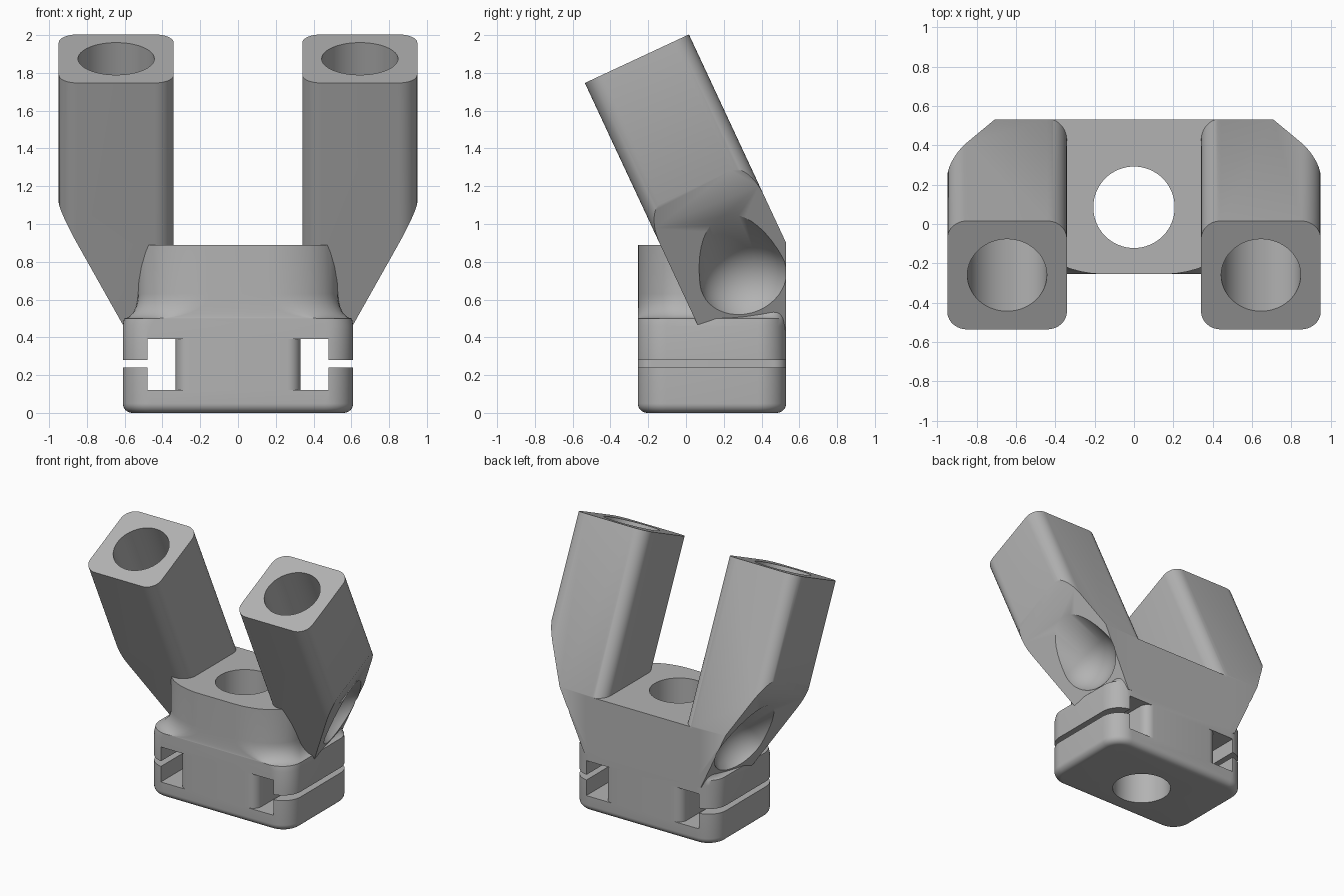
import bpy, bmesh, math
from mathutils import Vector, Matrix

if "Cube" in bpy.data.objects:
    bpy.data.objects.remove(bpy.data.objects["Cube"], do_unlink=True)

grey = bpy.data.materials.new("plain grey")
grey.use_nodes = True
colour = (0.45, 0.45, 0.45, 1)
grey.diffuse_color = colour
grey.node_tree.nodes["Principled BSDF"].inputs["Base Color"].default_value = colour


def make_object(name, bm):
    bmesh.ops.recalc_face_normals(bm, faces=bm.faces)
    mesh = bpy.data.meshes.new(name)
    bm.to_mesh(mesh)
    bm.free()
    mesh.materials.append(grey)
    obj = bpy.data.objects.new(name, mesh)
    bpy.context.scene.collection.objects.link(obj)
    return obj


def loft(name, sections):
    """Skin a list of closed rings with equal point counts and cap the ends."""
    bm = bmesh.new()
    rings = [[bm.verts.new(p) for p in ring] for ring in sections]
    for low, high in zip(rings, rings[1:]):
        for i in range(len(low)):
            j = (i + 1) % len(low)
            bm.faces.new((low[i], low[j], high[j], high[i]))
    bm.faces.new(rings[0])
    bm.faces.new(rings[-1])
    return make_object(name, bm)


def ring_along(outline, origin, u, v):
    return [origin + u * a + v * b for a, b in outline]


def circle(r, n=64):
    return [(r * math.cos(2 * math.pi * i / n), r * math.sin(2 * math.pi * i / n)) for i in range(n)]


def arc(cx, cy, rx, ry, start, n=10):
    angles = [start + math.pi / 2 * i / n for i in range(n + 1)]
    return [(cx + rx * math.cos(a), cy + ry * math.sin(a)) for a in angles]


def boolean(target, cutter, operation):
    mod = target.modifiers.new(operation.lower(), "BOOLEAN")
    mod.operation = operation
    mod.solver = "EXACT"
    mod.object = cutter
    with bpy.context.temp_override(object=target, active_object=target):
        bpy.ops.object.modifier_apply(modifier=mod.name)
    bpy.data.objects.remove(cutter, do_unlink=True)


X, Y, Z = Vector((1, 0, 0)), Vector((0, 1, 0)), Vector((0, 0, 1))

# Body: rounded base that narrows through a hollow fillet to the upper block
LOWER = (0.46, -0.105, 0.15, 0.15, 0.46, 0.38, 0.15, 0.15)
UPPER = (0.15, -0.005, 0.38, 0.25, 0.48, 0.48, 0.05, 0.05)


def body_ring(z, t=0.0, inset=0.0):
    fx, fy, frx, fry, bx, by, brx, bry = [a + (b - a) * t for a, b in zip(LOWER, UPPER)]
    half = arc(fx, fy, frx - inset, fry - inset, -math.pi / 2)
    half += arc(bx, by, brx - inset, bry - inset, 0)
    return [(x, y, z) for x, y in half] + [(-x, y, z) for x, y in reversed(half)]


quarter = [math.pi / 2 * i / 8 for i in range(9)]
sections = [body_ring(0.05 * (1 - math.sin(a)), inset=0.05 * (1 - math.cos(a))) for a in reversed(quarter)]
sections.append(body_ring(0.46))
sections += [body_ring(0.5 + 0.13 * (1 - math.cos(a)), t=0.08 + 0.92 * math.sin(a)) for a in quarter]
sections.append(body_ring(0.89, t=1))
body = loft("clamp_body", sections)

# Arms: tilted rounded square tubes, sliced on the outer side and the back
TILT = math.radians(25)
down = Vector((0, math.sin(TILT), -math.cos(TILT)))
across = Vector((0, math.cos(TILT), math.sin(TILT)))


def slice_off(bm, point, normal):
    geom = bm.verts[:] + bm.edges[:] + bm.faces[:]
    cut = bmesh.ops.bisect_plane(bm, geom=geom, plane_co=point, plane_no=normal, clear_outer=True)
    edges = [e for e in cut["geom_cut"] if isinstance(e, bmesh.types.BMEdge)]
    bmesh.ops.edgeloop_fill(bm, edges=edges)


def build_arm(side):
    top = Vector((0.645 * side, -0.26, 1.875))
    c, r = 0.204, 0.1
    outline = []
    for i, (sx, sy) in enumerate(((1, 1), (-1, 1), (-1, -1), (1, -1))):
        outline += arc(c * sx, c * sy, r, r, i * math.pi / 2)
    arm = loft("arm", [ring_along(outline, top + down * s, X, across) for s in (0, 1.9)])
    bm = bmesh.new()
    bm.from_mesh(arm.data)
    slice_off(bm, Vector((0.95 * side, 0, 0)) + Y * top.y + Z * top.z + down * 0.745, X * side + down * 0.51)
    slice_off(bm, Y * 0.53, Y)
    slice_off(bm, Z * 0.44, -Z)
    bmesh.ops.recalc_face_normals(bm, faces=bm.faces)
    bm.to_mesh(arm.data)
    bm.free()
    return arm, top


def build_scoop(side):
    """Capsule lying along the outer side, leaning outward and up."""
    axis = Vector((0.8 * side, -0.15, 0.6)).normalized()
    u = axis.cross(Y).normalized()
    v = axis.cross(u)
    start = Vector((0.74 * side, 0.32, 0.69))
    rings = []
    for i in range(1, 13):
        a = math.pi / 2 * i / 12
        outline = [(p, q * 1.08) for p, q in circle(0.23 * math.sin(a), 48)]
        rings.append(ring_along(outline, start - axis * 0.23 * math.cos(a), u, v))
    rings.append([p + axis * 0.8 for p in rings[-1]])
    return loft("scoop_cutter", rings)


for side in (-1, 1):
    arm, top = build_arm(side)
    boolean(body, arm, "UNION")
    boolean(body, build_scoop(side), "DIFFERENCE")
    # Blind socket in the arm
    socket = [ring_along(circle(0.202), top + down * s, X, across) for s in (-0.1, 0.87)]
    boolean(body, loft("socket_cutter", socket), "DIFFERENCE")
    # Strap pocket running front to back with flared inner edges
    flare = 0.07
    front = [(0.33 - flare * (1 - math.cos(a)), -0.255 + flare * (1 - math.sin(a))) for a in quarter]
    back = [(x, 0.275 - y) for x, y in reversed(front)]
    edge = [(0.48, -0.4), (front[-1][0], -0.4)] + front[::-1] + back[::-1] + [(back[0][0], 0.7), (0.48, 0.7)]
    pocket = [[(x * side, y, z) for x, y in edge] for z in (0.12, 0.39)]
    boolean(body, loft("pocket_cutter", pocket), "DIFFERENCE")
    # Thin slit through the outer wall
    corners = [(0.4, -0.4), (0.7, -0.4), (0.7, 0.7), (0.4, 0.7)]
    slit = [[(x * side, y, z) for x, y in corners] for z in (0.24, 0.28)]
    boolean(body, loft("slit_cutter", slit), "DIFFERENCE")

# Central bore
bore = [ring_along(circle(0.207), Vector((0, 0.085, z)), X, Y) for z in (-0.1, 1)]
boolean(body, loft("bore_cutter", bore), "DIFFERENCE")

bpy.ops.object.select_all(action="DESELECT")
body.select_set(True)
bpy.context.view_layer.objects.active = body
bpy.ops.object.shade_smooth_by_angle(angle=math.radians(30))
